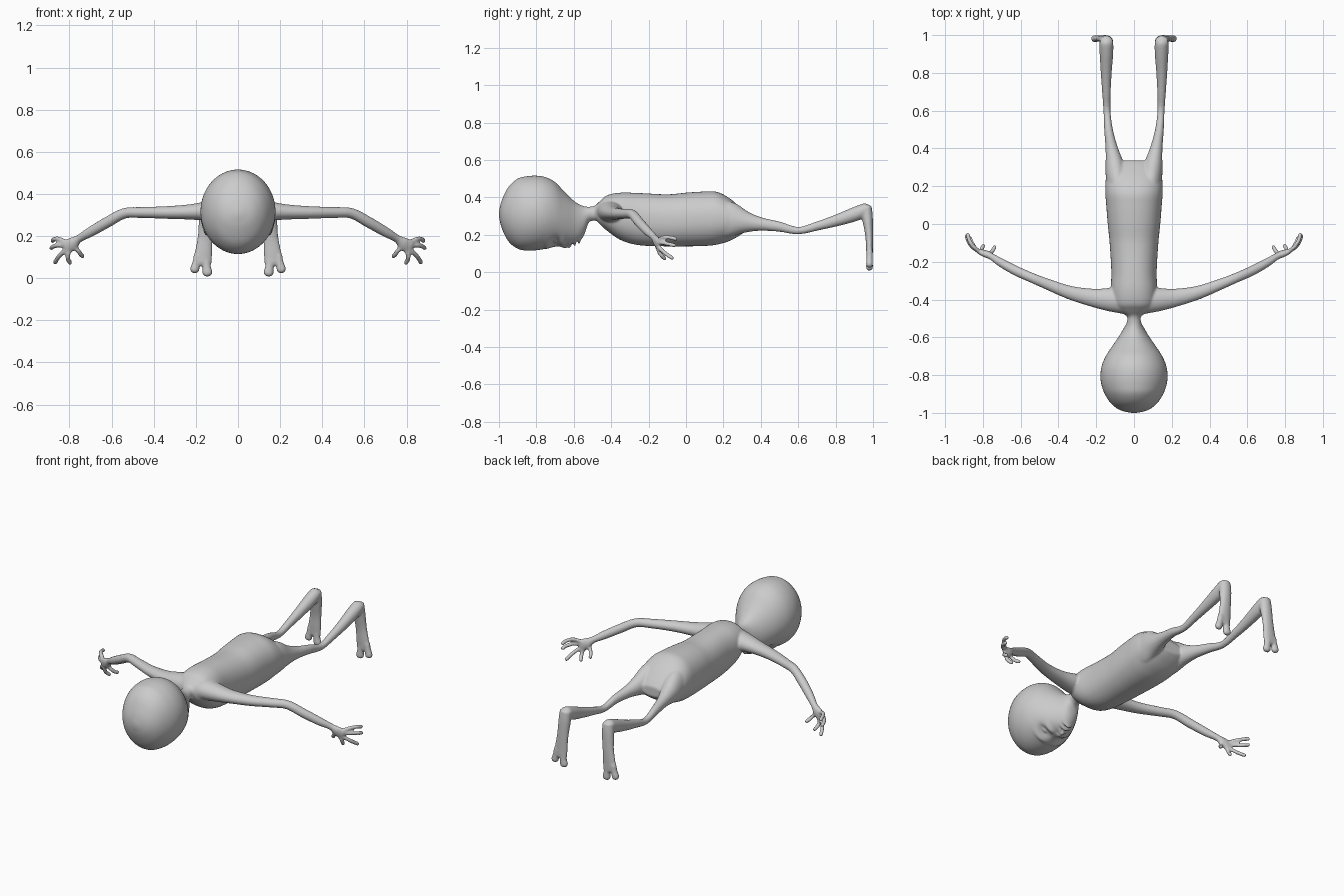
import bpy, bmesh, math
from mathutils import Vector

bm = bmesh.new()


def spline(keys, steps=4):
    """Catmull-Rom interpolation of key tuples (position and radii together)."""
    k = [keys[0]] + list(keys) + [keys[-1]]
    out = []
    for i in range(1, len(k) - 2):
        for s in range(steps):
            t = s / steps
            out.append([0.5 * (2 * b + (c - a) * t + (2 * a - 5 * b + 4 * c - d) * t * t
                               + (3 * b - a - 3 * c + d) * t ** 3)
                        for a, b, c, d in zip(k[i - 1], k[i], k[i + 1], k[i + 2])])
    return out + [list(keys[-1])]


def tube(keys, side, axis=None, n=32, power=1.0, dome=True):
    """Loft ellipses; key = (x, y, z, radius along side, radius across)."""
    pts = spline(keys)
    pos = [Vector(p[:3]) for p in pts]
    rings = []

    def ring(c, tan, ru, rv):
        u = Vector(side)
        u = (u - tan * u.dot(tan)).normalized()
        v = tan.cross(u)
        vs = []
        for i in range(n):
            a = 2 * math.pi * i / n
            ca, sa = math.cos(a), math.sin(a)
            vs.append(bm.verts.new(c + u * ru * math.copysign(abs(ca) ** power, ca)
                                   + v * rv * math.copysign(abs(sa) ** power, sa)))
        rings.append(vs)

    def tangent(i):
        if axis:
            return Vector(axis)
        return (pos[min(i + 1, len(pos) - 1)] - pos[max(i - 1, 0)]).normalized()

    for i, p in enumerate(pts):
        ring(pos[i], tangent(i), max(p[3], .002), max(p[4], .002))
    if dome:
        t, p = tangent(len(pts) - 1), pts[-1]
        for a in (.4, .8, 1.2, 1.5):
            ring(pos[-1] + t * min(p[3], p[4]) * math.sin(a), t,
                 p[3] * math.cos(a), p[4] * math.cos(a))
    faces = [bm.faces.new(rings[0]), bm.faces.new(rings[-1])]
    for r, q in zip(rings, rings[1:]):
        faces += [bm.faces.new((r[i], r[(i + 1) % n], q[(i + 1) % n], q[i])) for i in range(n)]
    bmesh.ops.recalc_face_normals(bm, faces=faces)


def profile(rows, power=1.0):
    """Body section rows: (y, top z, bottom z, half width)."""
    tube([(0, y, (t + b) / 2, w, (t - b) / 2) for y, t, b, w in rows],
         (1, 0, 0), axis=(0, 1, 0), n=64, power=power, dome=False)


# Head tapering into the neck
profile([(-1.0, .325, .295, .015), (-.985, .385, .235, .075), (-.95, .455, .165, .122),
         (-.9, .5, .125, .155), (-.85, .513, .115, .173), (-.8, .516, .117, .178),
         (-.75, .508, .125, .171), (-.7, .482, .135, .15), (-.65, .43, .142, .118),
         (-.6, .382, .15, .083), (-.565, .36, .168, .062), (-.54, .352, .21, .048),
         (-.52, .35, .265, .038), (-.49, .355, .275, .037), (-.44, .38, .27, .06)])

# Torso
profile([(-.485, .355, .285, .04), (-.455, .385, .25, .085), (-.42, .412, .22, .11),
         (-.35, .425, .172, .122), (-.25, .423, .144, .12), (-.1, .416, .138, .129),
         (0, .425, .138, .139), (.1, .431, .14, .147), (.17, .428, .148, .152),
         (.24, .39, .17, .148), (.3, .335, .205, .12), (.335, .295, .235, .07)], power=.9)

# Limbs, built once per side
for s in (1, -1):
    def limb(keys, side, **kw):
        tube([(s * k[0],) + tuple(k[1:]) for k in keys], (s * side[0], side[1], side[2]), **kw)

    # Arm
    limb([(.03, -.405, .325, .075, .065), (.13, -.40, .32, .062, .05),
          (.22, -.39, .315, .048, .037), (.34, -.363, .312, .036, .03),
          (.46, -.318, .312, .029, .026), (.54, -.285, .308, .026, .025),
          (.62, -.25, .266, .026, .026), (.7, -.207, .22, .023, .024),
          (.755, -.172, .188, .018, .019), (.785, -.158, .165, .019, .031),
          (.815, -.147, .148, .014, .033)], (0, 1, 0))
    # Fingers and thumb
    for path in ([(.81, -.15, .168), (.85, -.12, .186), (.872, -.085, .185), (.88, -.056, .178)],
                 [(.81, -.15, .155), (.852, -.125, .156), (.878, -.09, .15), (.885, -.062, .143)],
                 [(.81, -.15, .14), (.84, -.128, .115), (.858, -.1, .093), (.868, -.075, .076)],
                 [(.795, -.15, .14), (.808, -.145, .11), (.806, -.13, .088), (.797, -.115, .074)],
                 [(.785, -.158, .155), (.762, -.155, .135), (.748, -.14, .115), (.738, -.122, .105)]):
        limb([p + (.0115, .0115) for p in path], (.3, .5, .8), n=14)
    # Leg
    limb([(.075, .14, .285, .07, .11), (.09, .24, .28, .06, .095),
          (.103, .32, .268, .048, .058), (.118, .4, .257, .033, .036),
          (.135, .5, .243, .023, .027), (.143, .6, .222, .019, .02),
          (.146, .7, .246, .023, .024), (.147, .8, .275, .029, .031),
          (.146, .9, .309, .036, .038), (.146, .955, .332, .037, .036)], (1, 0, 0))
    # Foot pointing down
    limb([(.146, .963, .352, .034, .03), (.148, .97, .29, .037, .029),
          (.155, .979, .2, .036, .021), (.164, .981, .12, .042, .018),
          (.17, .982, .075, .045, .016)], (1, 0, 0))
    # Toes
    for a, b, r in (((.155, .982, .1), (.145, .981, .026), .025),
                    ((.19, .982, .11), (.206, .981, .042), .023)):
        mid = tuple((p + q) / 2 for p, q in zip(a, b))
        limb([a + (r * .9, .017), mid + (r * .8, .017), b + (r, .019)], (1, 0, 0), n=16)

mesh = bpy.data.meshes.new("figure_body")
bm.to_mesh(mesh)
bm.free()
body = bpy.data.objects.new("figure_body", mesh)
bpy.context.collection.objects.link(body)
bpy.context.view_layer.objects.active = body
body.select_set(True)

# Fuse the parts into one smooth skin
rm = body.modifiers.new("fuse", 'REMESH')
rm.mode = 'VOXEL'
rm.voxel_size = .006
rm.use_smooth_shade = True
sm = body.modifiers.new("soften", 'SMOOTH')
sm.factor = .5
sm.iterations = 7
bpy.ops.object.convert(target='MESH')

# Face on the underside of the head: (x, y, spread x, spread y, height)
features = [(0, -.645, .016, .022, -.014), (0, -.622, .022, .009, -.012),
            (0, -.594, .026, .006, -.012), (0, -.583, .028, .004, .014),
            (0, -.571, .022, .006, -.013), (0, -.607, .03, .004, .006)]
for s in (1, -1):
    features += [(s * .065, -.70, .032, .020, .026), (s * .065, -.70, .018, .010, -.018),
                 (s * .06, -.742, .04, .013, -.008), (s * .06, -.66, .028, .014, -.008),
                 (s * .011, -.617, .005, .004, .010)]
for v in body.data.vertices:
    x, y, z = v.co
    if -.85 < y < -.53 and z < .27:
        fade = min(1, (.27 - z) / .06)
        v.co.z += fade * sum(h * math.exp(-((x - cx) / sx) ** 2 - ((y - cy) / sy) ** 2)
                             for cx, cy, sx, sy, h in features)

for p in body.data.polygons:
    p.use_smooth = True
